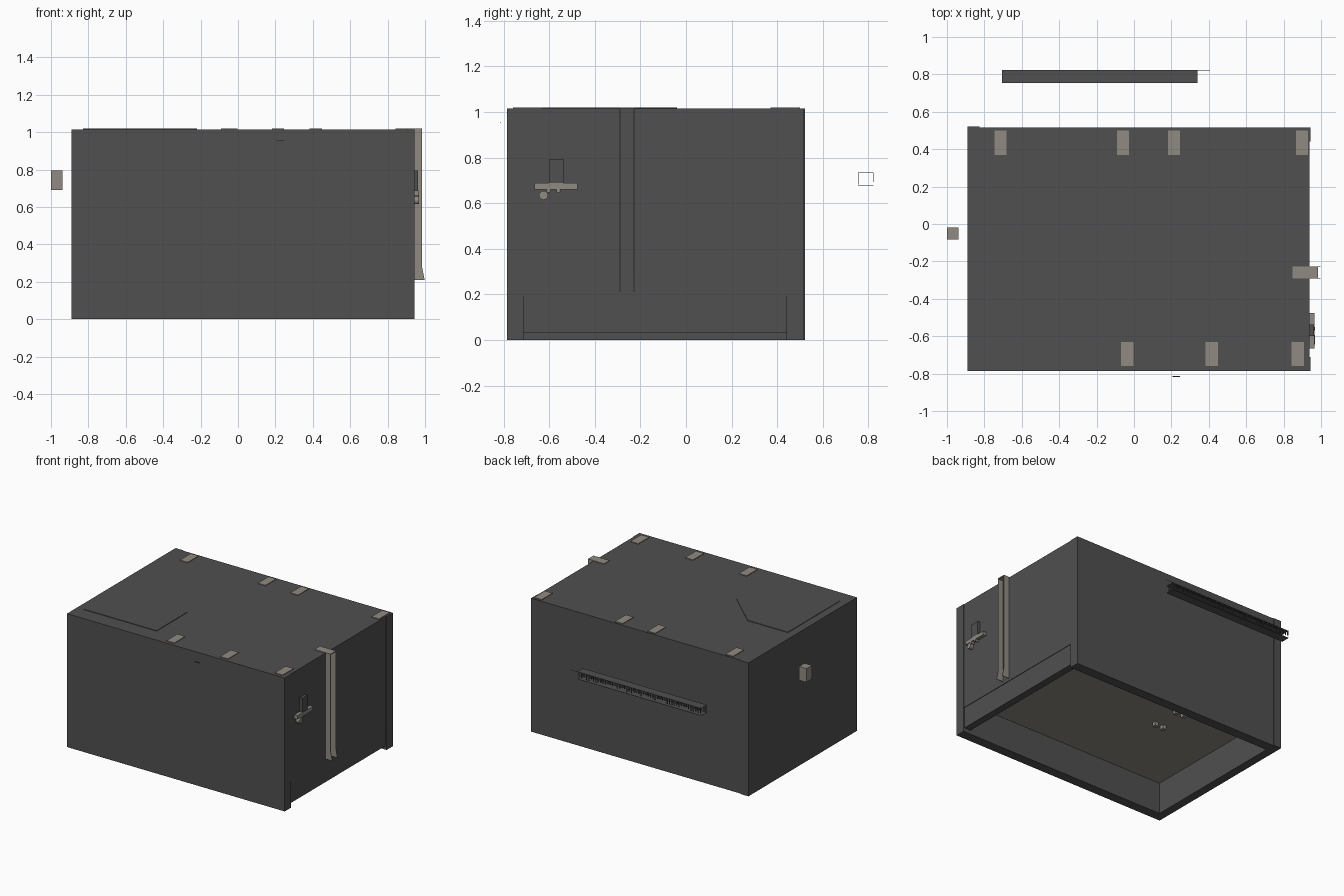
import bpy, bmesh, math, random
from mathutils import Vector

if "Cube" in bpy.data.objects:
    bpy.data.objects.remove(bpy.data.objects["Cube"])

random.seed(4)

def material(name, rgb):
    m = bpy.data.materials.new(name)
    m.diffuse_color = (*rgb, 1)
    m.use_nodes = True
    m.node_tree.nodes["Principled BSDF"].inputs["Base Color"].default_value = m.diffuse_color
    return m

GREY = material("charcoal", (0.08, 0.08, 0.08))
TAN = material("warm grey", (0.28, 0.258, 0.225))

def finish(name, bm, mat):
    me = bpy.data.meshes.new(name)
    bm.to_mesh(me)
    bm.free()
    me.materials.append(mat)
    ob = bpy.data.objects.new(name, me)
    bpy.context.collection.objects.link(ob)
    return ob

def boxes(name, mat, *bounds):
    """One object holding boxes given as x0,x1,y0,y1,z0,z1."""
    bm = bmesh.new()
    for x0, x1, y0, y1, z0, z1 in bounds:
        vs = bmesh.ops.create_cube(bm, size=1)["verts"]
        for v in vs:
            v.co = Vector((x0 + (v.co.x + .5) * (x1 - x0),
                           y0 + (v.co.y + .5) * (y1 - y0),
                           z0 + (v.co.z + .5) * (z1 - z0)))
    return finish(name, bm, mat)

def prism(name, mat, pts, offset):
    """Extrude a polygon of 3D points by an offset vector."""
    bm = bmesh.new()
    face = bm.faces.new([bm.verts.new(p) for p in pts])
    new = bmesh.ops.extrude_face_region(bm, geom=[face])["geom"]
    bmesh.ops.translate(bm, vec=offset, verts=[g for g in new if isinstance(g, bmesh.types.BMVert)])
    bmesh.ops.recalc_face_normals(bm, faces=bm.faces)
    return finish(name, bm, mat)

X0, X1, Y0, Y1, H = -.89, .943, -.785, .515, 1.015

# Case walls: open underneath, end panel set between front and back
boxes("left_wall", GREY, (X0, -.825, Y0, Y1 + .006, 0, H))
boxes("front_wall", GREY, (-.825, X1, Y0, -.71, 0, H))
boxes("back_wall", GREY, (-.825, X1, .44, Y1, 0, H))
boxes("right_panel", GREY, (.88, X1 - .004, -.71, .44, .19, H))
boxes("right_kickboard", GREY, (.88, X1 - .008, -.71, .44, .03, .19))
boxes("lid", GREY, (-.825, .88, -.71, .44, .96, H))

# Inner floor with small feet
boxes("inner_floor", TAN, (-.825, .88, -.71, .44, .24, .27))
boxes("floor_feet", TAN, *[(x, x + .03, y, y + .03, .21, .24)
                           for x in (-.35, -.28) for y in (-.1, .12)])

# Five-sided plate on the lid
prism("lid_plate", GREY, [(-.83, -.04, H), (-.49, -.04, H), (-.22, -.29, H),
                          (-.22, -.665, H), (-.83, -.665, H)], (0, 0, .004))

# Hinge tabs on the lid
boxes("back_tabs", TAN, *[(x - .032, x + .032, .37, .5, H, H + .005)
                          for x in (-.715, -.06, .215, .897)])
boxes("front_tabs", TAN, *[(x - .033, x + .033, -.76, -.63, H, H + .005)
                           for x in (-.037, .415, .876)])

# Bracket on the right: lid tab and two side flanges with a flared foot
boxes("strap_tab", TAN, (.848, .984, -.292, -.226, H, H + .005))
for i, y in enumerate((-.292, -.230)):
    prism(f"strap_flange_{i}", TAN, [(X1 - .01, y, H), (.984, y, H), (.984, y, .28),
                                     (.998, y, .21), (X1 - .01, y, .21)], (0, .004, 0))

# Tap fitting on the right panel
boxes("tap_plate", TAN, (.935, .965, -.665, -.475, .66, .688))
boxes("tap_block", GREY, (.935, .962, -.6, -.537, .688, .795))
bm = bmesh.new()
for y, z, r in ((-.625, .635, .02), (-.603, .655, .009), (-.56, .655, .009)):
    vs = bmesh.ops.create_cone(bm, cap_ends=True, segments=12, radius1=r, radius2=r, depth=.035)["verts"]
    for v in vs:
        v.co = Vector((.95 + v.co.z, y + v.co.x, z + v.co.y))
bmesh.ops.recalc_face_normals(bm, faces=bm.faces)
finish("tap_knobs", bm, TAN)

# Loose block off the left wall
boxes("left_block", TAN, (-1, -.938, -.084, -.02, .69, .795))

# Rail floating behind the back wall: thin shelves and an uneven row of slats
boxes("rail_shelves", GREY, (-.705, .34, .755, .823, .733, .735), (-.705, .34, .755, .823, .678, .68),
      (.34, .405, .821, .823, .733, .735))
slats = []
for i in range(52):
    x = -.705 + i * .02
    z = .682 + random.random() * .02
    slats.append((x, x + .009, .755, .757, z, .733))
    slats.append((x + .003, x + .012, .821, .823, z + .01, .733))
boxes("rail_slats", GREY, *slats)

# Tiny floating catch at the front
boxes("front_catch", GREY, (.205, .245, -.817, -.813, .952, .956))
